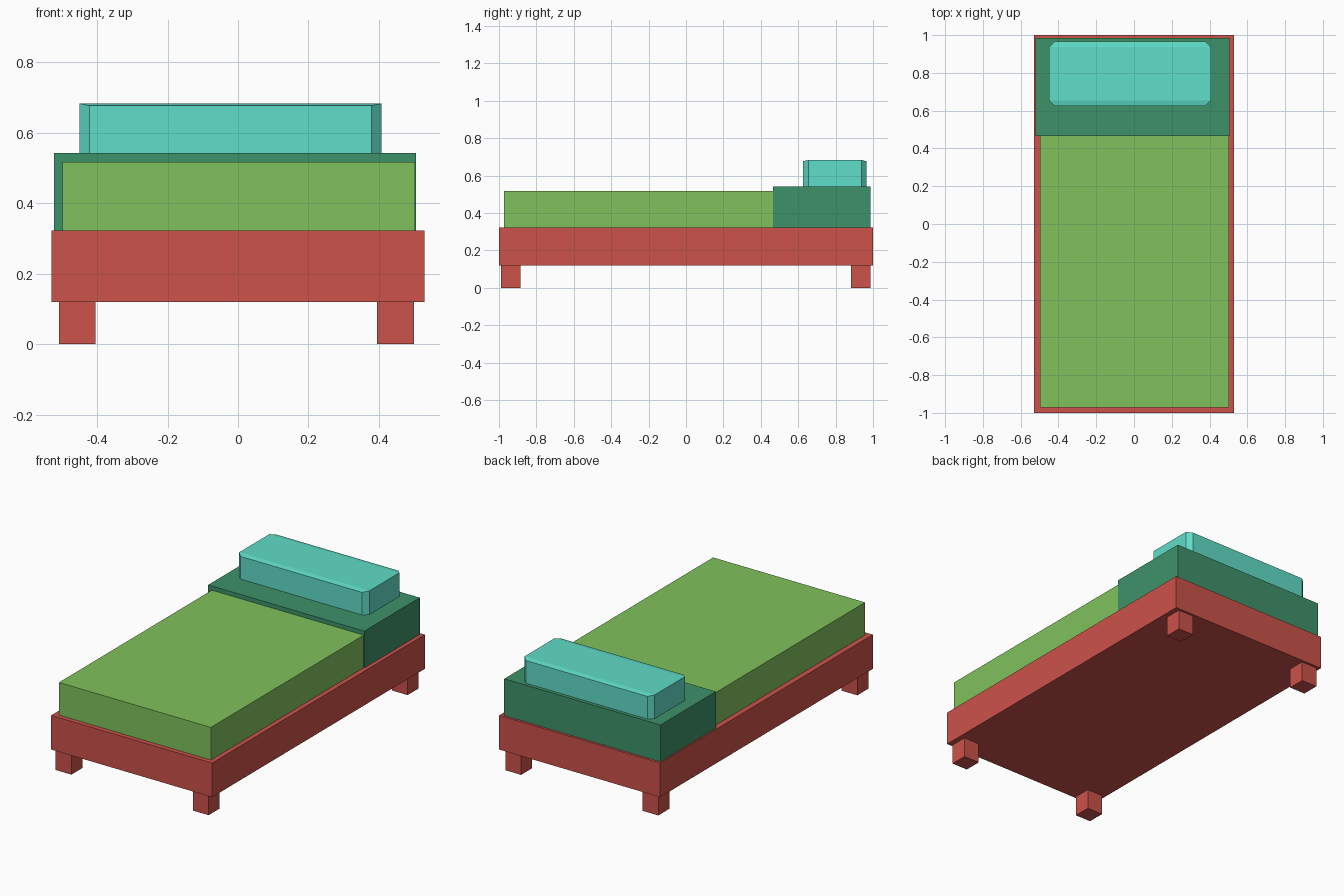
import bpy, bmesh

if "Cube" in bpy.data.objects:
    bpy.data.objects.remove(bpy.data.objects["Cube"])


def material(name, rgb):
    mat = bpy.data.materials.new(name)
    mat.diffuse_color = (*rgb, 1)
    mat.use_nodes = True
    mat.node_tree.nodes["Principled BSDF"].inputs["Base Color"].default_value = mat.diffuse_color
    return mat


def finish(bm, name, mat):
    bmesh.ops.recalc_face_normals(bm, faces=bm.faces)
    mesh = bpy.data.meshes.new(name)
    bm.to_mesh(mesh)
    bm.free()
    mesh.materials.append(mat)
    obj = bpy.data.objects.new(name, mesh)
    bpy.context.collection.objects.link(obj)
    return obj


def box(name, x, y, z, mat):
    """Box from (min, max) ranges on each axis."""
    bm = bmesh.new()
    bmesh.ops.create_cube(bm, size=1)
    for v in bm.verts:
        v.co = [r[0] if c < 0 else r[1] for c, r in zip(v.co, (x, y, z))]
    return finish(bm, name, mat)


red = material("red_wood", (0.60, 0.084, 0.068))
lime = material("lime_fabric", (0.216, 0.539, 0.107))
green = material("green_fabric", (0.048, 0.287, 0.141))
teal = material("teal_fabric", (0.117, 0.723, 0.578))

# Frame and four legs
box("bed_frame", (-0.53, 0.53), (-1, 1), (0.12, 0.323), red)
for side, x in (("left", (-0.508, -0.404)), ("right", (0.395, 0.499))):
    for end, y in (("front", (-0.989, -0.885)), ("back", (0.882, 0.986))):
        box(f"{end}_{side}_leg", x, y, (0, 0.12), red)

# Mattress, and the wider sheet section around its head end
box("mattress", (-0.498, 0.502), (-0.972, 0.97), (0.323, 0.517), lime)
box("head_sheet", (-0.522, 0.506), (0.465, 0.986), (0.323, 0.542), green)

# Pillow: chamfered-corner block whose top slopes down along its long edges
x0, x1, y0, y1, c = -0.45, 0.407, 0.626, 0.965, 0.028
bottom, edge_top, top = 0.542, 0.677, 0.683
outline = [(x0 + c, y0), (x1 - c, y0), (x1, y0 + c), (x1, y1 - c),
           (x1 - c, y1), (x0 + c, y1), (x0, y1 - c), (x0, y0 + c)]
bm = bmesh.new()
low = [bm.verts.new((x, y, bottom)) for x, y in outline]
high = [bm.verts.new((x, y, edge_top if y in (y0, y1) else top)) for x, y in outline]
bm.faces.new(low)
for i in range(8):
    j = (i + 1) % 8
    bm.faces.new((low[i], low[j], high[j], high[i]))
for ring in ((0, 1, 2, 7), (7, 2, 3, 6), (6, 3, 4, 5)):
    bm.faces.new([high[i] for i in ring])
finish(bm, "pillow", teal)
